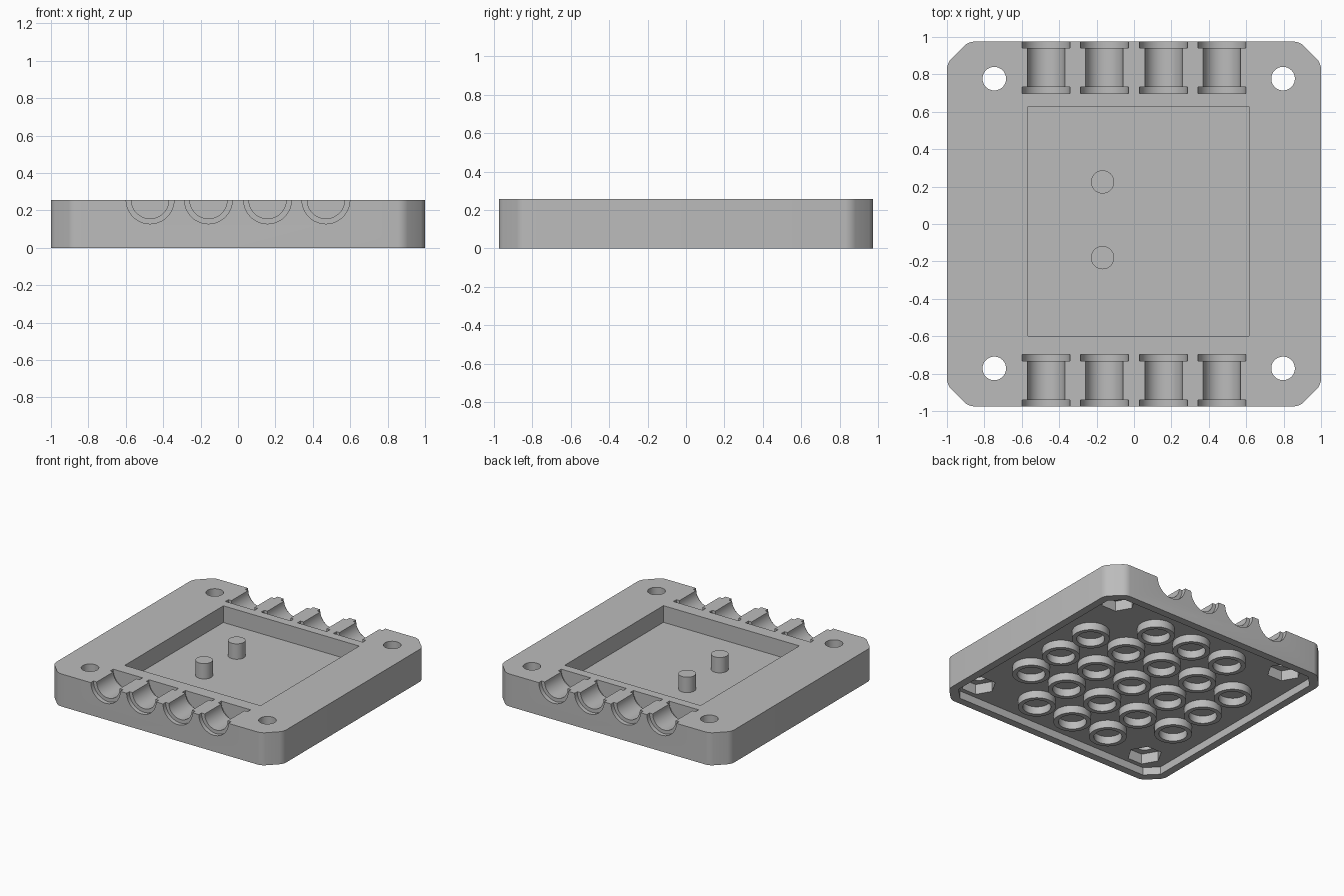
import bpy, bmesh, math
from mathutils import Matrix

if "Cube" in bpy.data.objects:
    bpy.data.objects.remove(bpy.data.objects["Cube"])

TOP, FLOOR, CEILING = 0.256, 0.125, 0.06   # heights of top face, pocket floor, underside
HOLES = [(x, y) for x in (-0.747, 0.797) for y in (-0.772, 0.777)]

grey = bpy.data.materials.new("plain_grey")
grey.use_nodes = True
colour = (0.5, 0.5, 0.5, 1)
grey.diffuse_color = colour
grey.node_tree.nodes["Principled BSDF"].inputs["Base Color"].default_value = colour


def finish(name, bm):
    bmesh.ops.recalc_face_normals(bm, faces=bm.faces)
    mesh = bpy.data.meshes.new(name)
    bm.to_mesh(mesh)
    bm.free()
    mesh.materials.append(grey)
    obj = bpy.data.objects.new(name, mesh)
    bpy.context.collection.objects.link(obj)
    return obj


def prism(name, points, z0, z1, rounding=0.0):
    """Extrude an outline upwards, optionally rounding its upright edges."""
    bm = bmesh.new()
    face = bm.faces.new([bm.verts.new((x, y, z0)) for x, y in points])
    geom = bmesh.ops.extrude_face_region(bm, geom=[face])["geom"]
    verts = [v for v in geom if isinstance(v, bmesh.types.BMVert)]
    bmesh.ops.translate(bm, verts=verts, vec=(0, 0, z1 - z0))
    if rounding:
        upright = [e for e in bm.edges if abs(e.verts[0].co.z - e.verts[1].co.z) > 1e-4]
        bmesh.ops.bevel(bm, geom=upright, offset=rounding, segments=4,
                        affect="EDGES", profile=0.5)
    return finish(name, bm)


def chamfered(hx, hy, c):
    return [(hx, c - hy), (hx, hy - c), (hx - c, hy), (c - hx, hy),
            (-hx, hy - c), (-hx, c - hy), (c - hx, -hy), (hx - c, -hy)]


def circle(x, y, r, sides=48):
    return [(x + r * math.cos(math.tau * i / sides), y + r * math.sin(math.tau * i / sides))
            for i in range(sides)]


def channel(x, y0, y1, r):
    """Cylinder lying along y at the height of the top face."""
    bm = bmesh.new()
    place = Matrix.Translation((x, (y0 + y1) / 2, TOP)) @ Matrix.Rotation(math.pi / 2, 4, "X")
    bmesh.ops.create_cone(bm, cap_ends=True, segments=48, radius1=r, radius2=r,
                          depth=abs(y1 - y0), matrix=place)
    return finish("channel_cutter", bm)


def cut(obj, cutter):
    mod = obj.modifiers.new("cut", "BOOLEAN")
    mod.operation, mod.solver, mod.object = "DIFFERENCE", "EXACT", cutter
    bpy.context.view_layer.objects.active = obj
    bpy.ops.object.modifier_apply(modifier=mod.name)
    bpy.data.objects.remove(cutter)


def smooth(obj):
    bpy.ops.object.select_all(action="DESELECT")
    obj.select_set(True)
    bpy.context.view_layer.objects.active = obj
    bpy.ops.object.shade_smooth_by_angle(angle=math.radians(30))


# Base plate with rounded chamfered corners
base = prism("base_plate", chamfered(1, 0.975, 0.115), 0, TOP, 0.03)

# Hollow underside and square top pocket
cut(base, prism("underside_cutter", chamfered(0.94, 0.915, 0.09), -0.1, CEILING))
pocket = [(-0.567, -0.598), (0.615, -0.598), (0.615, 0.628), (-0.567, 0.628)]
cut(base, prism("pocket_cutter", pocket, FLOOR, TOP + 0.1))

# Screw holes with hexagonal nut recesses below
for x, y in HOLES:
    cut(base, prism("screw_cutter", circle(x, y, 0.063), -0.1, TOP + 0.1))
    cut(base, prism("nut_cutter", circle(x, y, 0.125, 6), CEILING - 0.02, CEILING + 0.08))

# Flanged half-round channels along the front and back
for x in (-0.47, -0.158, 0.158, 0.47):
    for side in (-1, 1):
        cut(base, channel(x, side * 0.715, side * 0.96, 0.1))
        cut(base, channel(x, side * 0.697, side * 0.733, 0.128))
        cut(base, channel(x, side * 0.942, side * 1.05, 0.128))
smooth(base)

# Locating pegs in the pocket
for name, y in (("front_peg", -0.18), ("back_peg", 0.225)):
    smooth(prism(name, circle(-0.168, y, 0.062), FLOOR - 0.02, TOP - 0.01))

# Grid of tubes under the plate, without the four corners
for i in range(-2, 3):
    for j in range(-2, 3):
        if abs(i) + abs(j) < 4:
            x, y = 0.02 + 0.33 * i, 0.33 * j
            tube = prism("underside_tube", circle(x, y, 0.134), 0, CEILING + 0.005)
            cut(tube, prism("bore_cutter", circle(x, y, 0.1), -0.1, CEILING + 0.1))
            smooth(tube)
